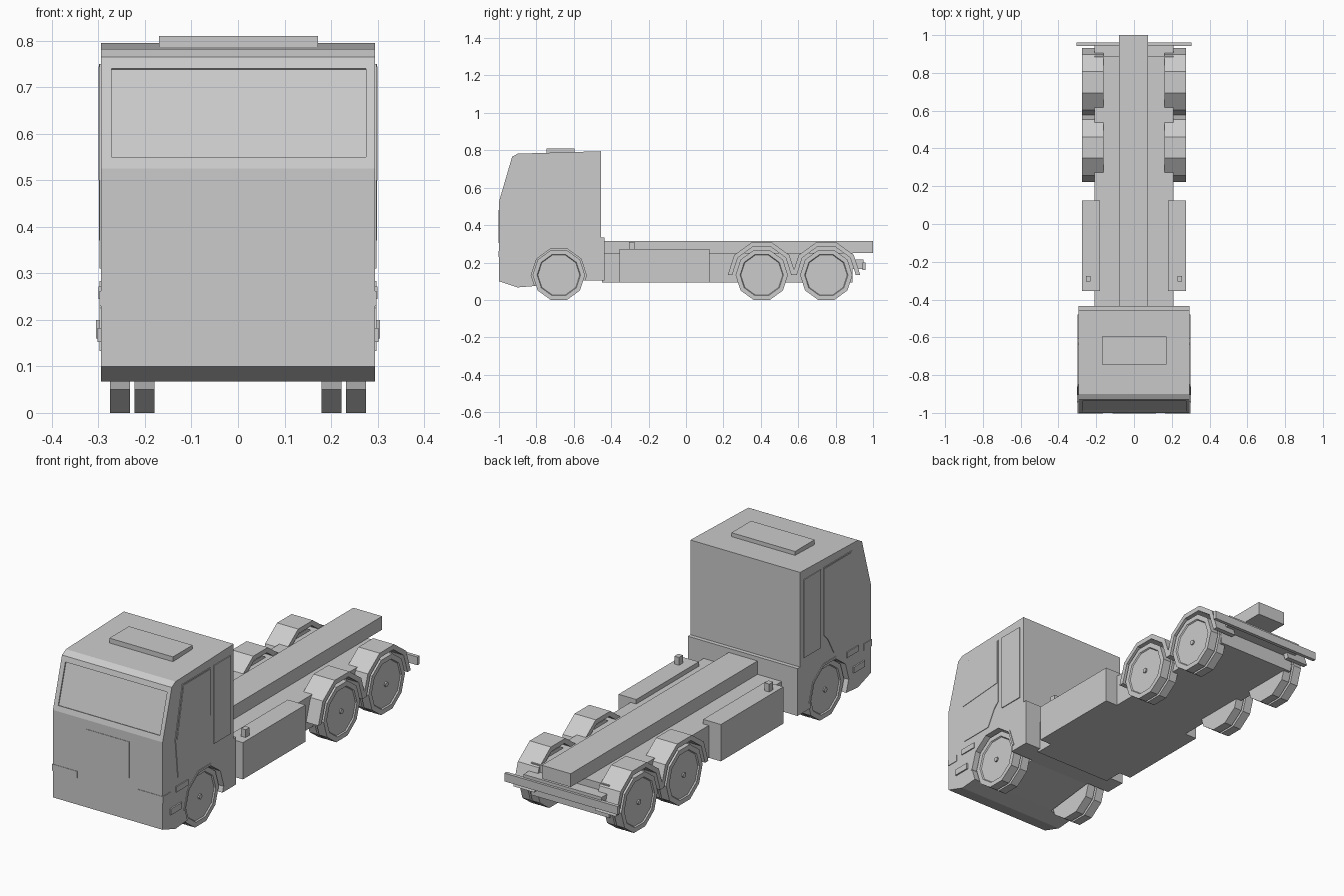
import bpy, bmesh, math

if "Cube" in bpy.data.objects:
    bpy.data.objects.remove(bpy.data.objects["Cube"])


def make(name, bm):
    bmesh.ops.recalc_face_normals(bm, faces=bm.faces)
    me = bpy.data.meshes.new(name)
    bm.to_mesh(me)
    bm.free()
    ob = bpy.data.objects.new(name, me)
    bpy.context.collection.objects.link(ob)
    return ob


def prism(name, profile, x0, x1):
    """Extrude a (y, z) profile from x0 to x1."""
    bm = bmesh.new()
    face = bm.faces.new([bm.verts.new((x0, y, z)) for y, z in profile])
    ext = bmesh.ops.extrude_face_region(bm, geom=[face])
    for v in ext["geom"]:
        if isinstance(v, bmesh.types.BMVert):
            v.co.x = x1
    return make(name, bm)


def box(name, x0, x1, y0, y1, z0, z1):
    return prism(name, [(y0, z0), (y1, z0), (y1, z1), (y0, z1)], x0, x1)


def arc(cy, cz, r, degrees):
    """Points at angles measured from straight up."""
    return [(cy + r * math.sin(math.radians(a)), cz + r * math.cos(math.radians(a)))
            for a in degrees]


def cut(target, cutter):
    cutter.hide_render = True
    mod = target.modifiers.new("cut", 'BOOLEAN')
    mod.operation = 'DIFFERENCE'
    mod.solver = 'EXACT'
    mod.object = cutter
    bpy.context.view_layer.objects.active = target
    bpy.ops.object.modifier_apply(modifier=mod.name)
    bpy.data.objects.remove(cutter)


FRONT, REAR, AXLE_Z = -0.68, (0.405, 0.75), 0.133
DECAGON = range(18, 378, 36)


def wheel(name, cy, s, x0, x1):
    """Ten-sided wheel with a dished rim on its outer face."""
    ob = prism(name, arc(cy, AXLE_Z, 0.14, DECAGON), s * x0, s * x1)
    bm = bmesh.new()
    bm.from_mesh(ob.data)
    outer = [f for f in bm.faces if abs(f.calc_center_median().x - s * x1) < 1e-4]
    bmesh.ops.inset_region(bm, faces=outer, thickness=0.024)
    bmesh.ops.inset_region(bm, faces=outer, thickness=0.004, depth=-0.006)
    bm.to_mesh(ob.data)
    bm.free()


# Cab shell
cab = prism("cab", [(-1, 0.1), (-0.9, 0.067), (-0.8, 0.075), (-0.55, 0.105),
                    (-0.435, 0.105), (-0.435, 0.335), (-0.455, 0.335), (-0.455, 0.795),
                    (-0.9, 0.782), (-0.93, 0.765), (-1, 0.525)], -0.295, 0.295)

# Front wheel arches and windscreen recess
for s in (1, -1):
    cut(cab, prism("arch_cutter", arc(FRONT, AXLE_Z, 0.148, DECAGON), s * 0.17, s * 0.4))


def screen(z, d):
    return (-1 + (z - 0.525) * 0.292 - 0.96 * d, z + 0.28 * d)


cut(cab, prism("screen_cutter", [screen(0.55, -0.006), screen(0.74, -0.006),
                                 screen(0.74, 0.05), screen(0.55, 0.05)], -0.272, 0.275))

# Front panel and roof hatch
box("grille_panel", -0.113, 0.116, -1.002, -0.98, 0.305, 0.48)
box("roof_hatch", -0.17, 0.172, -0.745, -0.595, 0.78, 0.81)

# Chassis and its central spine
box("chassis", -0.21, 0.21, -0.45, 0.89, 0.093, 0.25)
box("chassis_tail", -0.21, 0.21, 0.88, 0.948, 0.165, 0.215)
box("frame_spine", -0.08, 0.075, -0.45, 1.0, 0.25, 0.315)
box("rear_bumper", -0.305, 0.305, 0.943, 0.96, 0.16, 0.2)

for s, side in ((1, "right"), (-1, "left")):
    # Cab doors, windows and rear quarter panels
    prism("door_" + side, [(-0.85, 0.75), (-0.635, 0.75), (-0.635, 0.42), (-0.665, 0.39),
                           (-0.71, 0.31), (-0.885, 0.31), (-0.905, 0.5)],
          s * 0.28, s * 0.298)
    prism("door_window_" + side, [(-0.845, 0.745), (-0.64, 0.745), (-0.64, 0.52),
                                  (-0.895, 0.5)], s * 0.28, s * 0.3)
    box("quarter_panel_" + side, s * 0.28, s * 0.299, -0.61, -0.48, 0.37, 0.75)

    # Corner lamps, step recess frames and front arch trim
    box("corner_lamp_" + side, s * 0.163, s * 0.298, -1.002, -0.94, 0.23, 0.262)
    box("upper_step_" + side, s * 0.28, s * 0.3, -0.9, -0.81, 0.245, 0.272)
    box("lower_step_" + side, s * 0.28, s * 0.302, -0.945, -0.86, 0.152, 0.182)
    arch = range(-90, 91, 36)
    prism("front_arch_trim_" + side, arc(FRONT, AXLE_Z, 0.158, arch)
          + arc(FRONT, AXLE_Z, 0.147, reversed(arch)), s * 0.25, s * 0.298)

    # Side tanks with filler caps
    box("side_tank_" + side, s * 0.18, s * 0.275, -0.355, 0.125, 0.093, 0.272)
    box("filler_cap_" + side, s * 0.23, s * 0.255, -0.305, -0.275, 0.265, 0.31)

    # Wheels, hub caps and rear mudguards
    for i, cy in enumerate((FRONT,) + REAR):
        tag = side + "_" + str(i + 1)
        wheel("outer_wheel_" + tag, cy, s, 0.232, 0.275)
        wheel("inner_wheel_" + tag, cy, s, 0.18, 0.222)
        prism("hub_cap_" + tag, arc(cy, AXLE_Z, 0.012, range(0, 360, 45)),
              s * 0.18, s * 0.276)
        if i:
            prism("mudguard_" + tag, arc(cy, AXLE_Z, 0.182, arch)
                  + arc(cy, AXLE_Z, 0.158, reversed(arch)), s * 0.162, s * 0.276)
